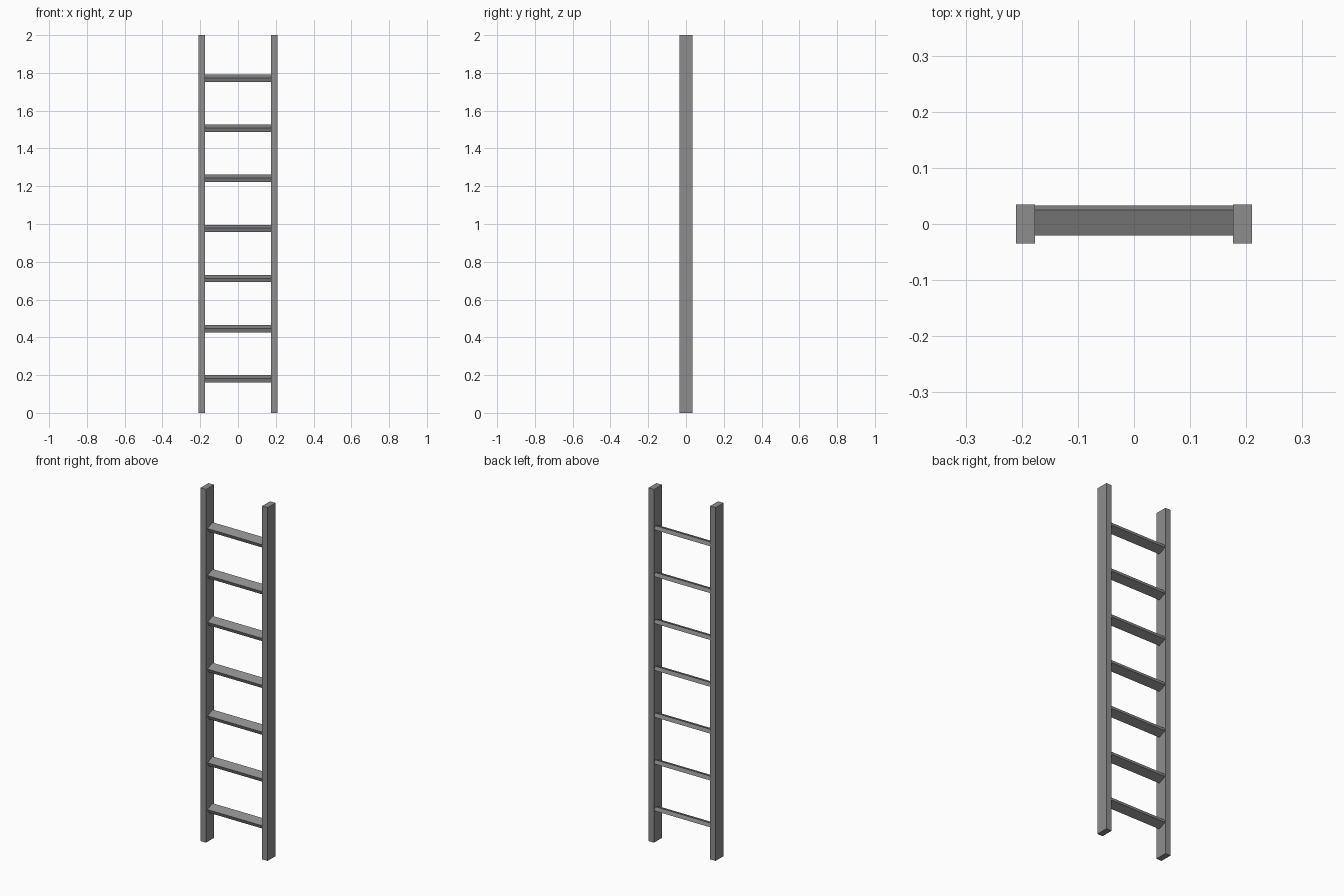
import bpy
import math

cube = bpy.data.objects.get("Cube")
if cube:
    bpy.data.objects.remove(cube, do_unlink=True)

GREY = (0.27, 0.27, 0.27, 1)
mat = bpy.data.materials.new("grey metal")
mat.use_nodes = True
mat.diffuse_color = GREY
mat.node_tree.nodes["Principled BSDF"].inputs["Base Color"].default_value = GREY


def box(name, centre, size, tilt=0):
    bpy.ops.mesh.primitive_cube_add(size=1, location=centre)
    obj = bpy.context.object
    obj.name = name
    obj.scale = size
    bpy.ops.object.transform_apply(location=False, rotation=False, scale=True)
    obj.rotation_euler.x = math.radians(tilt)
    obj.data.materials.append(mat)
    return obj


# Upright side rails
RAIL_X, RAIL_W = 0.193, 0.034
for side, sign in (("left", 1), ("right", -1)):
    box(f"{side}_rail", (sign * RAIL_X, 0, 1), (RAIL_W, 0.07, 2))

# Flat rungs, tilted up towards the back, butting against the rails
RUNGS = 7
first, last = 0.181, 1.772
for i in range(RUNGS):
    z = first + (last - first) * i / (RUNGS - 1)
    box(f"rung_{i + 1}", (0, 0.006, z), (2 * RAIL_X - RAIL_W, 0.049, 0.022), 22)
